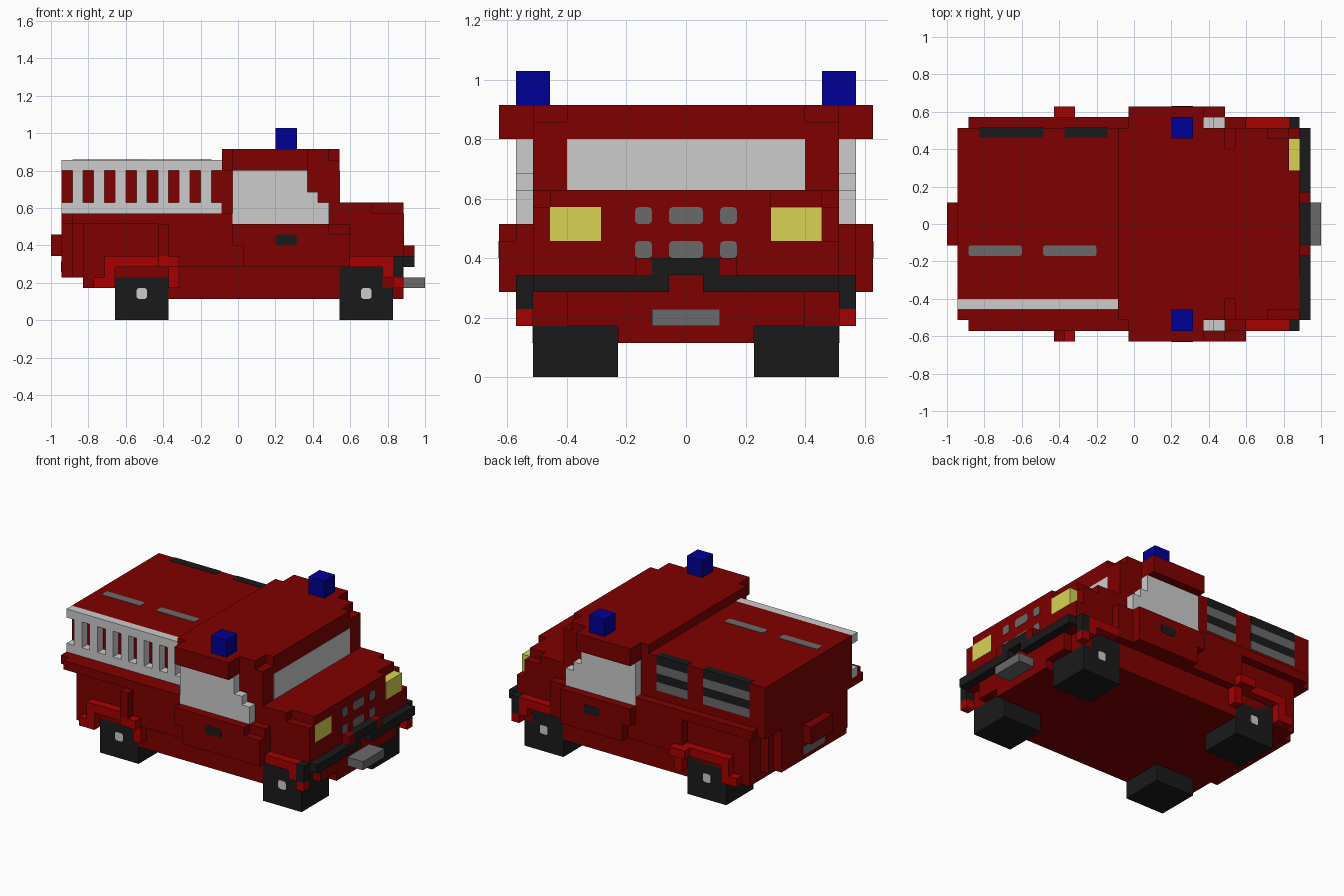
import bpy
import bmesh

if "Cube" in bpy.data.objects:
    bpy.data.objects.remove(bpy.data.objects["Cube"], do_unlink=True)

U = 2 / 35          # size of one block
WIDTH = 22          # overall width in blocks
P = 0.04            # plate thickness in blocks


def material(name, rgb):
    lin = [((c / 255 + 0.055) / 1.055) ** 2.4 if c > 10 else c / 255 / 12.92 for c in rgb]
    m = bpy.data.materials.new(name)
    m.use_nodes = True
    m.diffuse_color = (*lin, 1)
    m.node_tree.nodes["Principled BSDF"].inputs["Base Color"].default_value = (*lin, 1)
    return m


RED = material("dark red", (127, 0, 0))
BRIGHT = material("bright red", (167, 0, 0))
BLACK = material("near black", (26, 26, 26))
GREY = material("mid grey", (106, 106, 106))
SILVER = material("light grey", (204, 204, 204))
YELLOW = material("lamp yellow", (217, 211, 82))
BLUE = material("beacon blue", (0, 0, 150))


def part(name, mat, boxes, mirror=False, rounded=False):
    """One object from (x0, x1, y0, y1, z0, z1) boxes in block units.
    mirror adds the other side; rounded cuts the corners of thin plates."""
    bm = bmesh.new()
    if mirror:
        boxes = boxes + [(a, b, WIDTH - d, WIDTH - c, e, f) for a, b, c, d, e, f in boxes]
    for x0, x1, y0, y1, z0, z1 in boxes:
        for v in bmesh.ops.create_cube(bm, size=1)["verts"]:
            v.co.x = ((x0 if v.co.x < 0 else x1) - 17.5) * U
            v.co.y = ((y0 if v.co.y < 0 else y1) - WIDTH / 2) * U
            v.co.z = (z0 if v.co.z < 0 else z1) * U
    if rounded:
        corners = [e for e in bm.edges if e.calc_length() < U / 2]
        bmesh.ops.bevel(bm, geom=corners, offset=0.013, segments=2, profile=0.5, affect='EDGES')
    mesh = bpy.data.meshes.new(name)
    bm.to_mesh(mesh)
    bm.free()
    mesh.materials.append(mat)
    obj = bpy.data.objects.new(name, mesh)
    bpy.context.collection.objects.link(obj)


# Chassis and underside
part("chassis", RED, [(6, 33, 7, 15, 2, 5), (11, 27, 2, 20, 2, 5),
                      (3, 6, 2, 20, 3, 5)])

# Rear body, stepped inwards at its lower corners
part("rear_lower_body", RED, [(3, 17, 2, 20, 4, 9), (2, 3, 4, 18, 4, 9), (1, 2, 5, 17, 4, 9),
                              (1, 17, 2, 20, 9, 10)])
part("rear_side_ledge", RED, [(2, 17, 1, 2, 9, 10), (11, 17, 1, 2, 5, 9)], mirror=True)
part("rear_upper_body", RED, [(1, 17, 4, 20, 10, 15)])
part("rear_block", RED, [(0, 1, 9, 13, 6, 8)])
part("rear_plate", GREY, [(1 - P, 1, 9, 13, 4.5, 5.5)], rounded=True)
part("side_post", RED, [(10, 11, 0, 2, 6, 9)])

# Cab and hood
part("cab", RED, [(17, 26, 2, 20, 5, 16), (16, 17, 4, 20, 5, 14), (16, 17, 2, 20, 14, 16),
                  (26, 27, 2, 20, 5, 15), (26, 27, 4, 18, 15, 16)])
part("roof_overhang", RED, [(17, 24, 0, 2, 14, 16)], mirror=True)
part("cab_lower_side", RED, [(17, 28, 1, 2, 5, 9)], mirror=True)
part("right_door", RED, [(17, 26, 0, 1, 7, 9), (18, 26, 0, 1, 5, 7), (26, 28, 0, 1, 5, 8)])
part("left_door", RED, [(17, 26, 21, 22, 7, 9), (18, 26, 21, 22, 5, 7)])
part("nose", RED, [(27, 33, 2, 20, 5, 8), (27, 32, 2, 20, 8, 10), (32, 33, 2, 16, 8, 10),
                   (31, 32, 2, 20, 3, 5), (32, 33, 4, 18, 3, 5)])
part("hood", RED, [(27, 30, 2, 20, 10, 11), (30, 32, 3, 19, 10, 11), (32, 33, 3, 16, 10, 11)])

# Windows
part("windscreen", SILVER, [(27, 27 + P, 4, 18, 11, 14)])
part("side_window", SILVER, [(17, 26, 1, 2, 9, 11), (17, 25, 1, 2, 11, 12),
                             (17, 24, 1, 2, 12, 14)], mirror=True)
part("door_handle", BLACK, [(21, 23, -P, 0, 7, 8)], mirror=True, rounded=True)

# Lamps, grille and beacons
part("right_headlamp", YELLOW, [(33, 33 + P, 3, 6, 8, 10)])
part("left_headlamp", YELLOW, [(32, 33 + P, 16, 19, 8, 10)])
for row, z in (("upper", 9), ("lower", 7)):
    part(row + "_grille_vents", GREY, [(33, 33 + P, y0, y1, z, z + 1)
                                       for y0, y1 in ((8, 9), (10, 12), (13, 14))], rounded=True)
part("beacon", BLUE, [(21, 23, 1, 3, 16, 18)], mirror=True)

# Front bumper and winch
part("bumper", BLACK, [(33, 34, 2, 10, 5, 6), (32, 33, 1, 2, 4, 6)], mirror=True)
part("bumper_raised_centre", BLACK, [(33, 34, 9, 13, 6, 7)])
part("bumper_cheek", RED, [(33, 34, 8, 9, 6, 7)], mirror=True)
part("winch", GREY, [(33, 35, 9, 13, 3, 4)])

# Wheel arches
part("rear_arch", BRIGHT, [(5, 10, 1, 2, 5, 6), (5, 6, 1, 2, 3, 5), (4, 5, 1, 2, 3, 4),
                           (11, 12, 1, 2, 3, 5), (10, 12, 0, 2, 5, 6)], mirror=True)
part("front_arch", BRIGHT, [(28, 31, 1, 2, 5, 6), (31, 32, 1, 2, 4, 6),
                            (32, 33, 1, 2, 3, 4)], mirror=True)

# Wheels with hubs
for name, x in (("rear", 6), ("front", 27)):
    part(name + "_wheels", BLACK, [(x, x + 5, 2, 7, 0, 5)], mirror=True)
    part(name + "_hubs", SILVER, [(x + 2, x + 3, 2 - P, 2, 2, 3)], mirror=True, rounded=True)

# Ladder along the right side
part("ladder", SILVER, [(1, 16, 3, 4, 14, 15), (1, 16, 3, 4, 10, 11)]
     + [(x, x + 1, 3, 4, 11, 14) for x in range(2, 15, 2)])

# Shutters on the left side
for x0, x1, name in ((3, 9, "rear"), (11, 15, "middle")):
    part(name + "_shutter_dark_slats", BLACK, [(x0, x1, 19.1, 20 + P, 14, 15 + P),
                                               (x0, x1, 19.1, 20 + P, 12, 13)])
    part(name + "_shutter_grey_slats", GREY, [(x0, x1, 19.1, 20 + P, 13, 14),
                                              (x0, x1, 19.1, 20 + P, 11, 12)])

# Slots on the rear roof
part("roof_slots", GREY, [(2, 7, 8, 9, 15, 15 + P), (9, 14, 8, 9, 15, 15 + P)], rounded=True)
